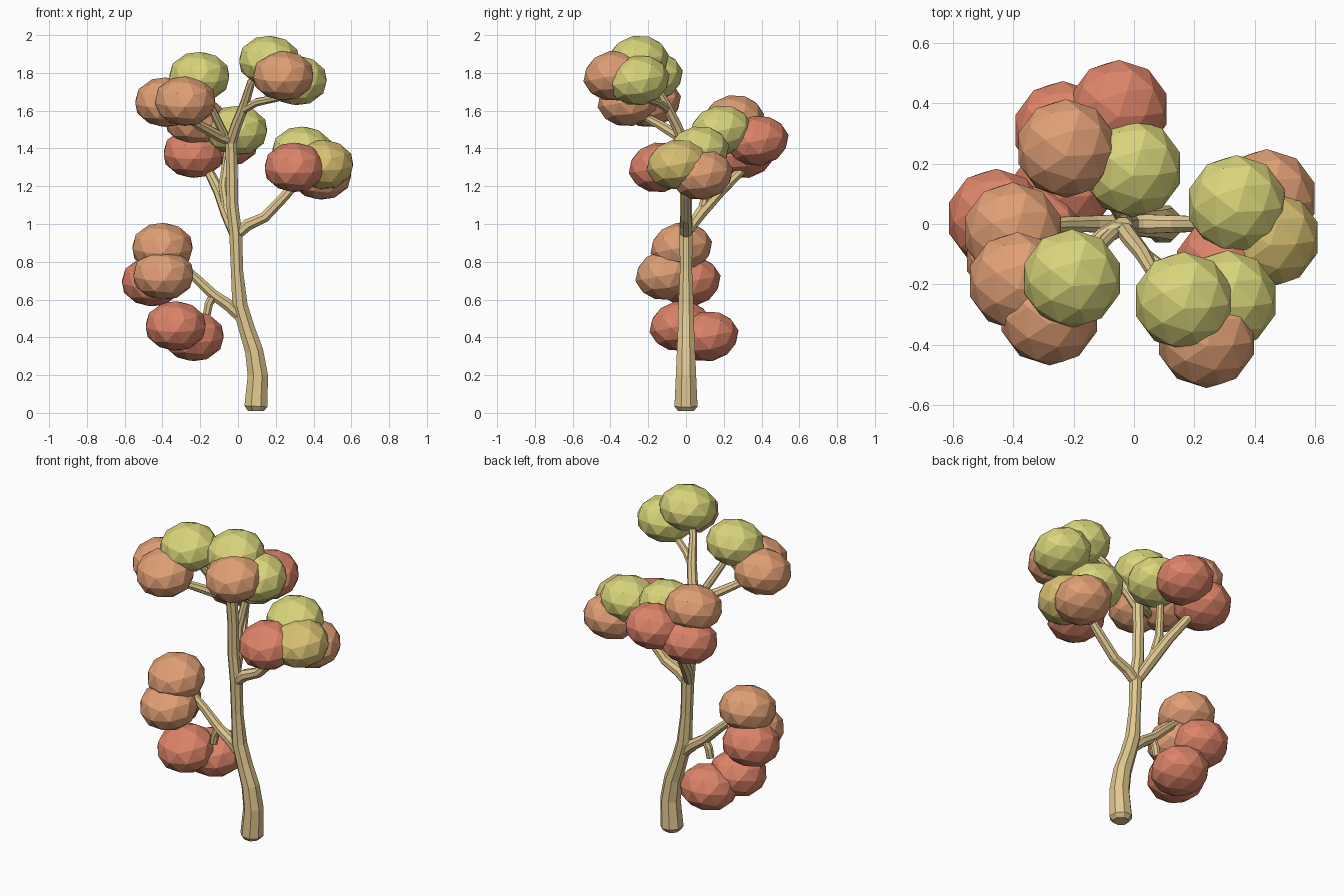
import bpy, bmesh, math
from mathutils import Vector, Matrix


def material(name, rgb):
    m = bpy.data.materials.new(name)
    m.diffuse_color = (*rgb, 1)
    return m


WOOD = material("wood", (0.75, 0.58, 0.28))
LEAF = {
    "lime": material("lime_leaf", (0.70, 0.67, 0.20)),
    "gold": material("gold_leaf", (0.70, 0.54, 0.17)),
    "orange": material("orange_leaf", (0.75, 0.35, 0.18)),
    "red": material("red_leaf", (0.72, 0.23, 0.14)),
}


def finish(name, bm, mat):
    me = bpy.data.meshes.new(name)
    bmesh.ops.recalc_face_normals(bm, faces=bm.faces[:])
    bm.to_mesh(me)
    bm.free()
    me.materials.append(mat)
    ob = bpy.data.objects.new(name, me)
    bpy.context.collection.objects.link(ob)
    return ob


def limb(name, pts, sides=8):
    """Faceted tube through (x, y, z, radius) points."""
    bm = bmesh.new()
    ps = [Vector(p[:3]) for p in pts]
    rings, side = [], Vector((1, 0, 0))
    for i, p in enumerate(ps):
        t = (ps[min(i + 1, len(ps) - 1)] - ps[max(i - 1, 0)]).normalized()
        side = (side - t * side.dot(t)).normalized()
        up = t.cross(side)
        ring = []
        for k in range(sides):
            a = 2 * math.pi * (k + 0.5) / sides
            ring.append(bm.verts.new(p + (side * math.cos(a) + up * math.sin(a)) * pts[i][3]))
        rings.append(ring)
    for a, b in zip(rings, rings[1:]):
        for k in range(sides):
            n = (k + 1) % sides
            bm.faces.new((a[k], a[n], b[n], b[k]))
    bm.faces.new(rings[0])
    bm.faces.new(rings[-1])
    return finish(name, bm, WOOD)


# Trunk with a curved foot
limb("trunk", [(0.095, 0, 0.01, 0.045), (0.095, 0, 0.035, 0.066), (0.105, 0, 0.2, 0.058),
               (0.085, 0, 0.33, 0.052), (0.045, 0, 0.45, 0.046), (0.01, 0, 0.57, 0.044),
               (-0.005, 0, 0.75, 0.035), (-0.012, 0, 0.95, 0.037), (-0.03, 0, 1.1, 0.034),
               (-0.033, 0, 1.3, 0.033), (-0.038, -0.01, 1.47, 0.034)])

# Branches and twigs
limb("low_branch", [(0.02, 0, 0.5, 0.03), (-0.05, 0, 0.57, 0.034), (-0.13, 0, 0.625, 0.03),
                    (-0.23, 0, 0.72, 0.026), (-0.34, -0.01, 0.82, 0.022)])
limb("low_twig", [(-0.13, 0, 0.62, 0.025), (-0.155, 0, 0.575, 0.024), (-0.165, 0, 0.52, 0.022)])
limb("right_branch", [(-0.01, 0, 0.94, 0.03), (0.05, 0, 0.995, 0.034), (0.14, 0, 1.035, 0.03),
                      (0.25, 0, 1.15, 0.028), (0.33, 0, 1.24, 0.022)])
limb("back_branch", [(-0.02, 0, 0.95, 0.028), (-0.06, 0.08, 1.06, 0.034), (-0.10, 0.18, 1.17, 0.03),
                     (-0.16, 0.3, 1.29, 0.026), (-0.18, 0.33, 1.34, 0.02)])
limb("back_twig", [(-0.06, 0.08, 1.06, 0.024), (-0.08, 0.12, 1.2, 0.025), (-0.05, 0.17, 1.42, 0.02)])
limb("top_right_branch", [(-0.038, -0.01, 1.43, 0.03), (-0.01, -0.05, 1.52, 0.03),
                          (0.03, -0.1, 1.62, 0.027), (0.07, -0.17, 1.75, 0.022),
                          (0.12, -0.22, 1.82, 0.018)])
limb("top_right_twig", [(0.02, -0.09, 1.6, 0.022), (0.1, -0.15, 1.645, 0.022),
                        (0.22, -0.23, 1.67, 0.02), (0.29, -0.26, 1.71, 0.018)])
limb("top_left_branch", [(-0.03, 0, 1.44, 0.03), (-0.1, -0.04, 1.465, 0.03),
                         (-0.2, -0.13, 1.52, 0.026), (-0.29, -0.22, 1.57, 0.02)])
limb("top_left_twig", [(-0.06, -0.02, 1.45, 0.022), (-0.12, -0.08, 1.57, 0.022),
                       (-0.19, -0.16, 1.72, 0.018)])

# Leaf clumps: flattened icospheres, all tilted up toward the back
CLUMPS = [
    ("lime", -0.205, -0.18, 1.78), ("lime", 0.165, -0.255, 1.865), ("lime", 0.31, -0.25, 1.76),
    ("orange", 0.24, -0.38, 1.785), ("orange", -0.28, -0.305, 1.65), ("orange", -0.385, -0.19, 1.645),
    ("lime", 0.34, 0.065, 1.385), ("gold", 0.45, -0.045, 1.315), ("orange", 0.44, 0.085, 1.26),
    ("red", 0.30, -0.14, 1.30), ("lime", -0.005, 0.185, 1.495), ("orange", -0.225, 0.25, 1.55),
    ("red", -0.05, 0.38, 1.44), ("red", -0.235, 0.31, 1.375), ("orange", -0.40, -0.025, 0.875),
    ("orange", -0.395, -0.105, 0.73), ("red", -0.455, 0.02, 0.695), ("red", -0.33, -0.03, 0.46),
    ("red", -0.235, 0.115, 0.405),
]
for i, (col, x, y, z) in enumerate(CLUMPS):
    bm = bmesh.new()
    bmesh.ops.create_icosphere(bm, subdivisions=2, radius=1)
    m = (Matrix.Translation((x, y, z)) @ Matrix.Rotation(math.radians(11), 4, 'X')
         @ Matrix.Diagonal((0.166, 0.166, 0.133, 1)))
    bmesh.ops.transform(bm, matrix=m, verts=bm.verts[:])
    finish(f"leaf_clump_{i + 1}", bm, LEAF[col])
